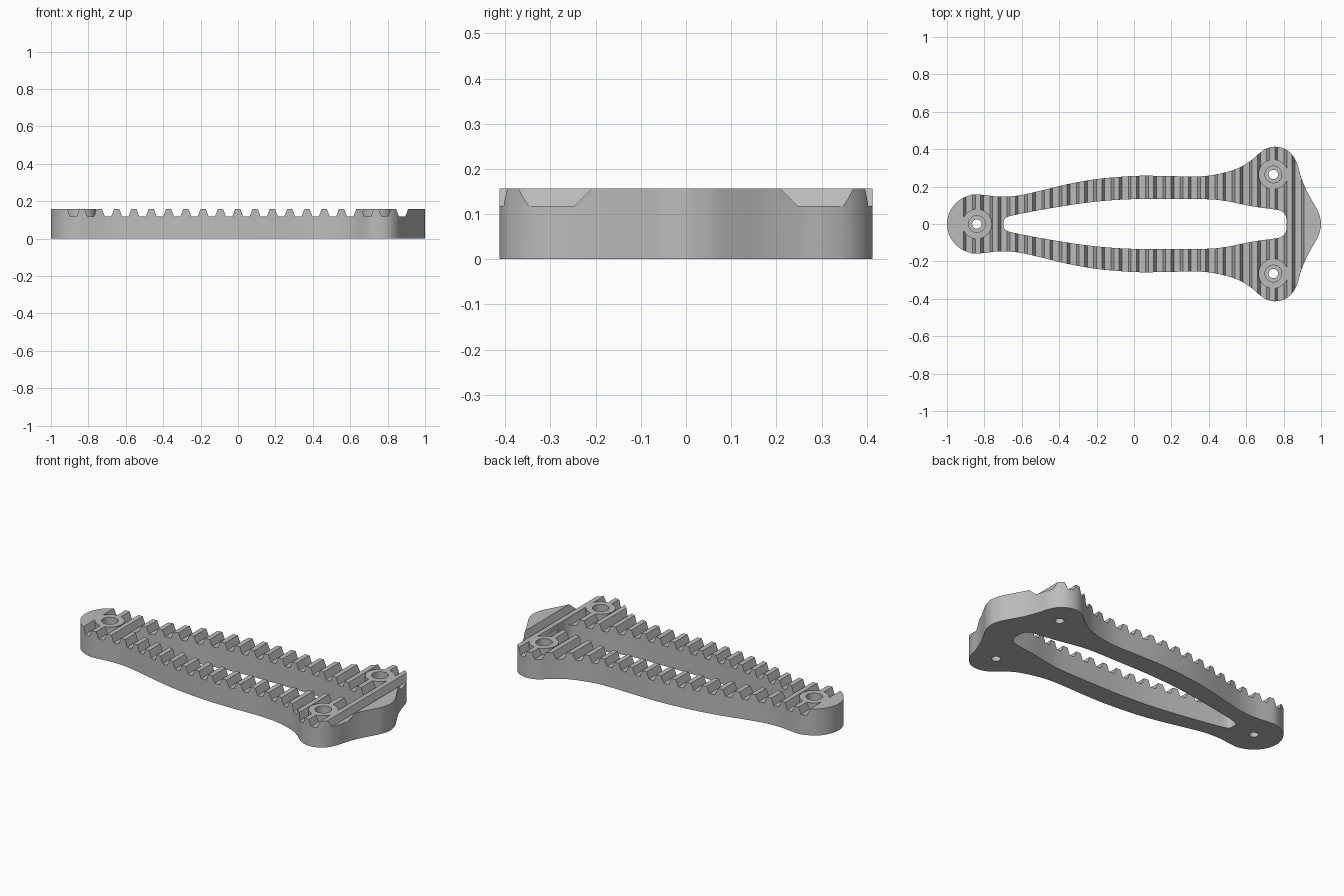
import bpy, bmesh, math
from mathutils import Vector

if "Cube" in bpy.data.objects:
    bpy.data.objects.remove(bpy.data.objects["Cube"])

HEIGHT = 0.157
FLOOR = 0.118                      # bottom of the grip grooves
HOLES = [(-0.84, 0.0), (0.745, 0.265), (0.745, -0.265)]


def smooth_loop(half, steps=5):
    """Mirror a half outline (first and last point on y=0) and spline through it."""
    pts = [Vector(p) for p in half] + [Vector((x, -y)) for x, y in half[-2:0:-1]]
    n, out = len(pts), []
    for i in range(n):
        a, b, c, d = (pts[(i + k) % n] for k in (-1, 0, 1, 2))
        for s in range(steps):
            t = s / steps
            out.append(0.5 * (2 * b + (c - a) * t + (2 * a - 5 * b + 4 * c - d) * t * t
                              + (3 * b - a - 3 * c + d) * t ** 3))
    return out


def circle(cx, cy, r, n=32):
    return [(cx + r * math.cos(2 * math.pi * i / n), cy + r * math.sin(2 * math.pi * i / n))
            for i in range(n)]


def prism(name, outline, lo, hi, along_y=False, bevel=0.0):
    """Extrude a closed outline along z, or an xz outline along y."""
    bm = bmesh.new()

    def ring(h):
        return [bm.verts.new((p[0], h, p[1]) if along_y else (p[0], p[1], h)) for p in outline]
    a, b = ring(lo), ring(hi)
    bm.faces.new(a[::-1])
    top = bm.faces.new(b)
    for i in range(len(a)):
        j = (i + 1) % len(a)
        bm.faces.new((a[i], a[j], b[j], b[i]))
    if bevel:
        bmesh.ops.bevel(bm, geom=list(top.edges), offset=bevel, segments=3,
                        profile=0.5, affect='EDGES')
    bmesh.ops.triangulate(bm, faces=bm.faces)
    bm.normal_update()
    if bm.calc_volume(signed=True) < 0:
        bmesh.ops.reverse_faces(bm, faces=bm.faces)
    mesh = bpy.data.meshes.new(name)
    bm.to_mesh(mesh)
    bm.free()
    obj = bpy.data.objects.new(name, mesh)
    bpy.context.collection.objects.link(obj)
    return obj


def measure(mesh):
    """Volume and y extent of a mesh."""
    bm = bmesh.new()
    bm.from_mesh(mesh)
    volume = bm.calc_volume(signed=True)
    extent = max((abs(v.co.y) for v in bm.verts), default=0)
    bm.free()
    return volume, extent


def cut(target, cutter):
    """Subtract the cutter, accepting only a result that really lost material."""
    volume, extent = measure(target.data)
    tool = measure(cutter.data)[0]
    tries = [(s, d) for d in (0, 0.0004, -0.0007) for s in ('MANIFOLD', 'EXACT')]
    for solver, nudge in tries:
        cutter.location.x = nudge
        mod = target.modifiers.new("cut", 'BOOLEAN')
        mod.operation, mod.solver, mod.object = 'DIFFERENCE', solver, cutter
        bpy.context.view_layer.update()
        graph = bpy.context.evaluated_depsgraph_get()
        result = bpy.data.meshes.new_from_object(target.evaluated_get(graph))
        target.modifiers.clear()
        new_volume, new_extent = measure(result)
        if 1e-8 < volume - new_volume < tool * 1.01 and new_extent < extent + 1e-4:
            target.data = result
            break
    bpy.data.objects.remove(cutter)


# Outer plate outline: round heel, slim waist, wide shoulders, blunt tip
outer = [(-1, 0), (-0.985, 0.065), (-0.94, 0.123), (-0.87, 0.156), (-0.81, 0.156),
         (-0.72, 0.147), (-0.62, 0.152), (-0.5, 0.178), (-0.36, 0.212), (-0.2, 0.24),
         (0, 0.257), (0.16, 0.257), (0.33, 0.254), (0.44, 0.265), (0.55, 0.296),
         (0.62, 0.336), (0.68, 0.386), (0.715, 0.406), (0.76, 0.413), (0.81, 0.40),
         (0.85, 0.365), (0.875, 0.315), (0.892, 0.255), (0.92, 0.185), (0.955, 0.12),
         (0.985, 0.065), (0.997, 0.025), (1, 0)]
plate = prism("grip_plate", smooth_loop(outer), 0, HEIGHT, bevel=0.008)

# Long central window
window = [(-0.697, 0), (-0.694, 0.022), (-0.675, 0.038), (-0.6, 0.056), (-0.4, 0.092),
          (-0.2, 0.12), (0, 0.133), (0.2, 0.134), (0.4, 0.132), (0.5, 0.121),
          (0.64, 0.093), (0.75, 0.078), (0.79, 0.068), (0.812, 0.04), (0.816, 0)]
cut(plate, prism("window_cutter", smooth_loop(window), -0.1, 0.3))

# Trapezoid grip grooves, interrupted around each screw boss
for k in range(20):
    x = -0.88 + 0.0925 * k
    groove = prism("groove_cutter", [(x - 0.017, FLOOR), (x + 0.017, FLOOR),
                                     (x + 0.0345, 0.163), (x - 0.0345, 0.163)],
                   -0.6, 0.6, along_y=True)
    for hx, hy in HOLES:
        if abs(x - hx) < 0.08:
            cut(groove, prism("boss_keepout", circle(hx, hy, 0.08), 0, 0.3))
    cut(plate, groove)

# Counterbored screw holes
for hx, hy in HOLES:
    cut(plate, prism("bore_cutter", circle(hx, hy, 0.045), 0.09, 0.3))
    cut(plate, prism("hole_cutter", circle(hx, hy, 0.025), -0.1, 0.3))

# Colour and shading
grey = bpy.data.materials.new("mid_grey")
grey.diffuse_color = (0.5, 0.5, 0.5, 1)
grey.use_nodes = True
grey.node_tree.nodes["Principled BSDF"].inputs["Base Color"].default_value = grey.diffuse_color
plate.data.materials.clear()
plate.data.materials.append(grey)
for poly in plate.data.polygons:
    poly.material_index = 0
bpy.ops.object.select_all(action='DESELECT')
plate.select_set(True)
bpy.context.view_layer.objects.active = plate
bpy.ops.object.shade_smooth_by_angle(angle=math.radians(32))
